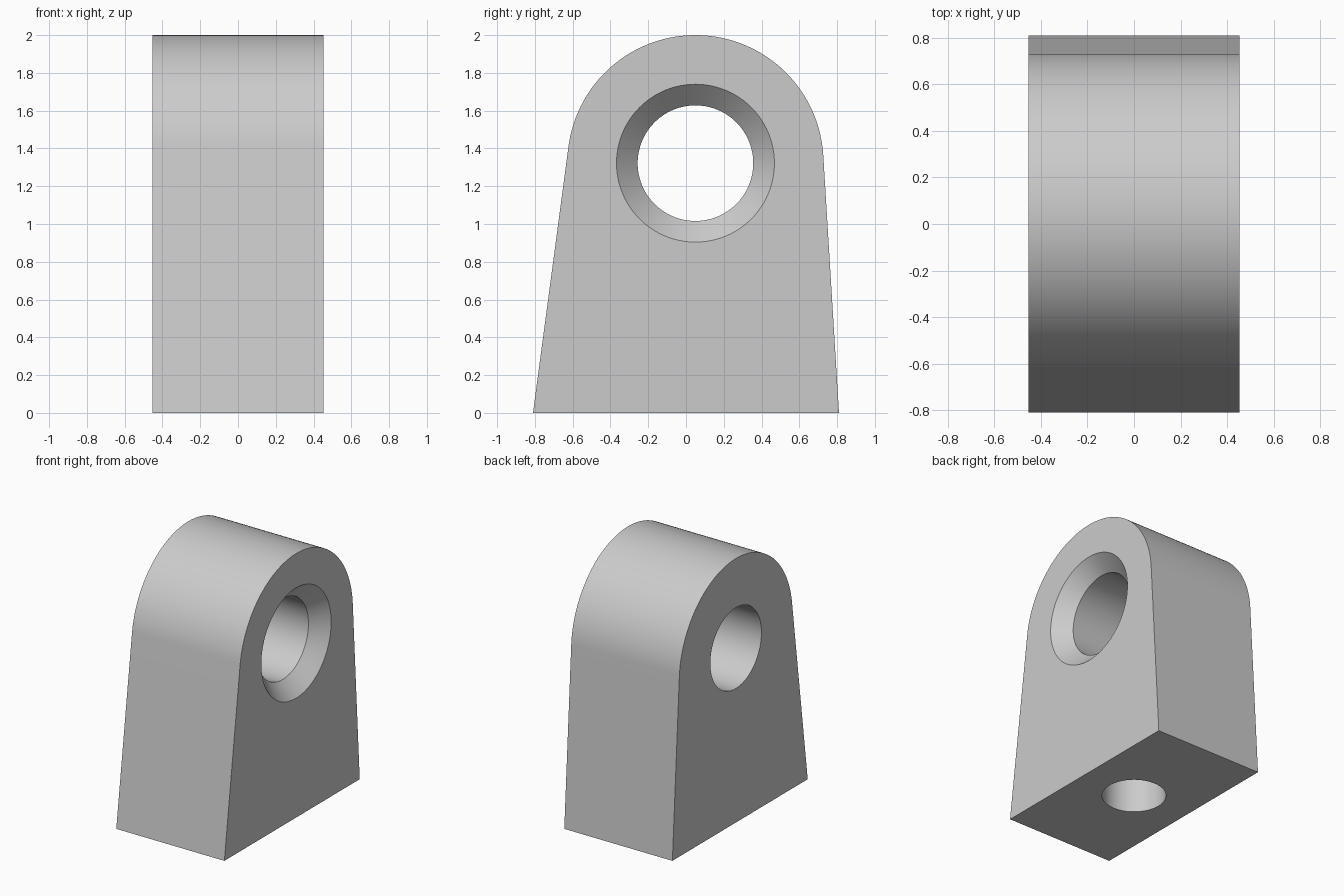
import bpy, bmesh
from math import atan2, asin, hypot, cos, sin, pi, radians
from mathutils import Matrix, Vector

if "Cube" in bpy.data.objects:
    bpy.data.objects.remove(bpy.data.objects["Cube"], do_unlink=True)

HALF_W, HALF_D = 0.453, 0.81         # half width (x), half depth of the foot (y)
CY, CZ, R = 0.05, 1.322, 0.678       # centre and radius of the rounded top
HOLE_R, SINK_R, SOCKET_R, SOCKET_DEPTH = 0.306, 0.418, 0.224, 0.6

grey = bpy.data.materials.new("plain grey")
grey.use_nodes = True
COLOUR = (0.6, 0.6, 0.6, 1)
grey.diffuse_color = COLOUR
grey.node_tree.nodes["Principled BSDF"].inputs["Base Color"].default_value = COLOUR


def make_object(name, bm):
    bmesh.ops.recalc_face_normals(bm, faces=bm.faces)
    mesh = bpy.data.meshes.new(name)
    bm.to_mesh(mesh)
    bm.free()
    mesh.materials.append(grey)
    obj = bpy.data.objects.new(name, mesh)
    bpy.context.collection.objects.link(obj)
    return obj


def turned(name, rings, matrix, sides=96):
    """Solid of revolution about z from (radius, height) rings, then placed."""
    bm = bmesh.new()
    loops = [[bm.verts.new(matrix @ Vector((r * cos(2 * pi * i / sides),
                                            r * sin(2 * pi * i / sides), h)))
              for i in range(sides)] for r, h in rings]
    for a, b in zip(loops, loops[1:]):
        for i in range(sides):
            j = (i + 1) % sides
            bm.faces.new((a[i], a[j], b[j], b[i]))
    bm.faces.new(loops[0])
    bm.faces.new(loops[-1])
    return make_object(name, bm)


def tangent_angle(side):
    """Arc angle where the line from the foot corner (side = 1 or -1) is tangent."""
    dy = CY - side * HALF_D
    return atan2(CZ, dy) - side * (asin(R / hypot(dy, CZ)) + pi / 2)


# Body: tapered side profile with tangent round top, extruded across x
start, end = tangent_angle(1), tangent_angle(-1)
steps = 72
profile = [(-HALF_D, 0), (HALF_D, 0)]
for i in range(steps + 1):
    a = start + (end - start) * i / steps
    profile.append((CY + R * cos(a), CZ + R * sin(a)))
bm = bmesh.new()
face = bm.faces.new([bm.verts.new((-HALF_W, y, z)) for y, z in profile])
extruded = bmesh.ops.extrude_face_region(bm, geom=[face])["geom"]
bmesh.ops.translate(bm, vec=(2 * HALF_W, 0, 0),
                    verts=[v for v in extruded if isinstance(v, bmesh.types.BMVert)])
# The extrusion keeps the first cap, so the solid is closed
body = make_object("lug_body", bm)

# Cutters: countersunk cross hole and blind socket in the base
along_x = Matrix.Translation((0, CY, CZ)) @ Matrix.Rotation(pi / 2, 4, "Y")
chamfer = SINK_R - HOLE_R
cutters = [
    turned("cross_hole_cutter",
           [(HOLE_R, -HALF_W - 0.1), (HOLE_R, HALF_W - chamfer),
            (SINK_R + 0.1, HALF_W + 0.1)], along_x),
    turned("base_socket_cutter",
           [(SOCKET_R, -0.1), (SOCKET_R, SOCKET_DEPTH)], Matrix.Identity(4)),
]
bpy.ops.object.select_all(action="DESELECT")
body.select_set(True)
bpy.context.view_layer.objects.active = body
for cutter in cutters:
    cutter.hide_render = True
    mod = body.modifiers.new(cutter.name, "BOOLEAN")
    mod.operation, mod.solver, mod.object = "DIFFERENCE", "EXACT", cutter
    bpy.ops.object.modifier_apply(modifier=mod.name)
    bpy.data.objects.remove(cutter, do_unlink=True)

bpy.ops.object.shade_smooth_by_angle(angle=radians(25))
